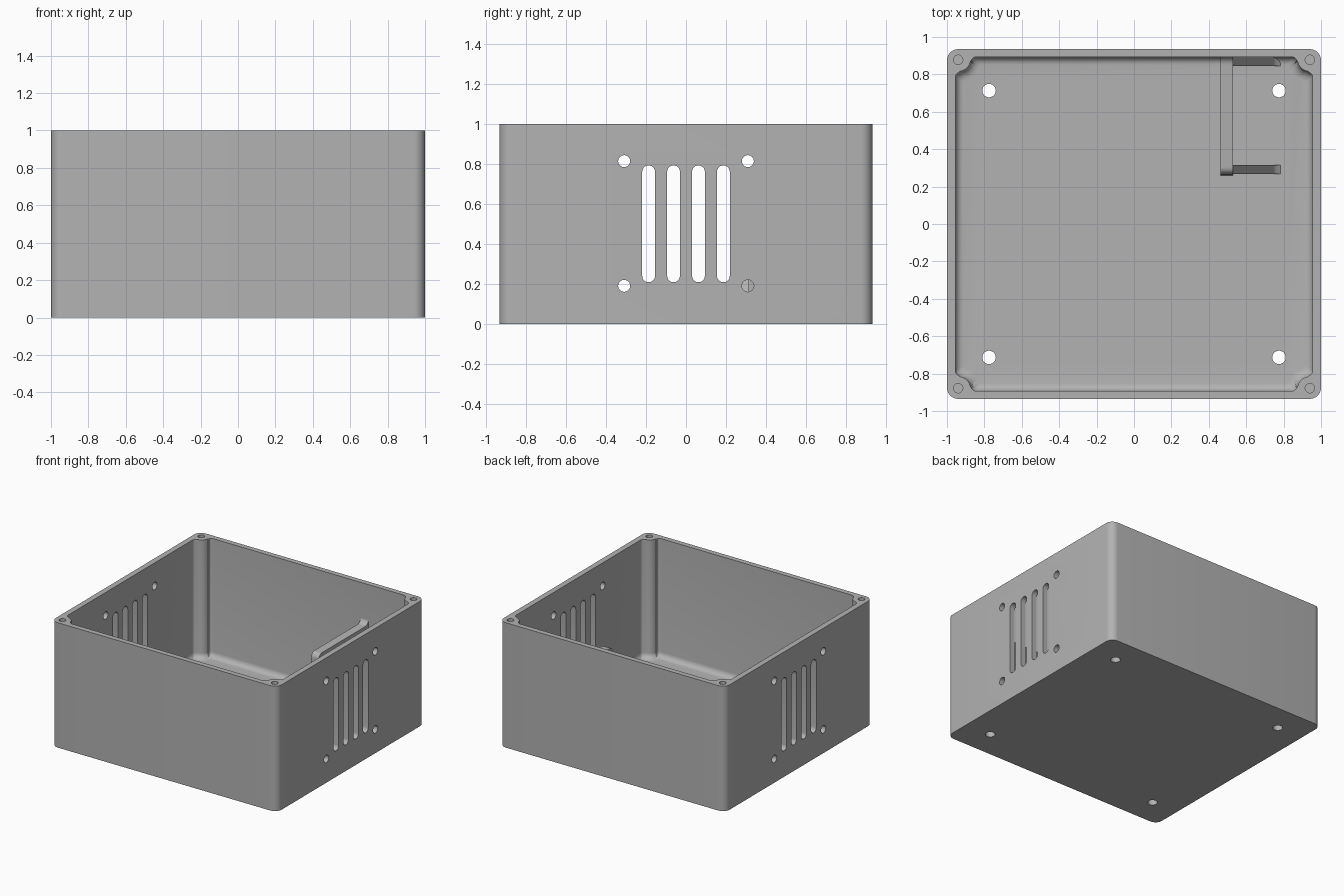
import bpy, bmesh
from math import sin, cos, pi, radians

cube = bpy.data.objects.get("Cube")
if cube:
    bpy.data.objects.remove(cube, do_unlink=True)

grey = bpy.data.materials.new("light grey plastic")
grey.use_nodes = True
grey.diffuse_color = (0.45, 0.45, 0.45, 1)
grey.node_tree.nodes["Principled BSDF"].inputs["Base Color"].default_value = grey.diffuse_color

HX, HY, H = 1.0, 0.935, 1.0      # half width, half depth, height
FLOOR = 0.05


def arc(cx, cy, r, start, end, n=8):
    """Points along an arc, angles in degrees."""
    return [(cx + r * cos(radians(start + (end - start) * i / n)),
             cy + r * sin(radians(start + (end - start) * i / n))) for i in range(n + 1)]


def loft(bm, rings):
    """Closed solid through rings with equal point counts."""
    rows = [[bm.verts.new(p) for p in ring] for ring in rings]
    n = len(rows[0])
    for a, b in zip(rows, rows[1:]):
        for i in range(n):
            bm.faces.new((a[i], a[(i + 1) % n], b[(i + 1) % n], b[i]))
    bm.faces.new(rows[0])
    bm.faces.new(rows[-1])


def prism(bm, pts, axis, lo, hi):
    """Extrude a flat outline along the named axis."""
    place = {"x": lambda u, v, w: (w, u, v),
             "y": lambda u, v, w: (u, w, v),
             "z": lambda u, v, w: (u, v, w)}[axis]
    loft(bm, [[place(u, v, w) for u, v in pts] for w in (lo, hi)])


def finish(name, bm):
    bmesh.ops.recalc_face_normals(bm, faces=bm.faces)
    mesh = bpy.data.meshes.new(name)
    bm.to_mesh(mesh)
    bm.free()
    mesh.materials.append(grey)
    obj = bpy.data.objects.new(name, mesh)
    bpy.context.collection.objects.link(obj)
    return obj


def select(obj):
    bpy.ops.object.select_all(action="DESELECT")
    obj.select_set(True)
    bpy.context.view_layer.objects.active = obj


def cut(obj, cutter):
    cutter.hide_render = True
    mod = obj.modifiers.new("cut", "BOOLEAN")
    mod.operation = "DIFFERENCE"
    mod.solver = "EXACT"
    mod.object = cutter
    select(obj)
    bpy.ops.object.modifier_apply(modifier=mod.name)
    bpy.data.objects.remove(cutter, do_unlink=True)


def four_corners(quarter):
    """Mirror a first-quadrant outline into a full loop."""
    loop = []
    for sx, sy in ((1, 1), (-1, 1), (-1, -1), (1, -1)):
        part = [(x * sx, y * sy) for x, y in quarter]
        loop += part if sx * sy > 0 else part[::-1]
    return loop


# Outer block with rounded upright edges
bm = bmesh.new()
prism(bm, four_corners(arc(HX - 0.06, HY - 0.06, 0.06, 0, 90)), "z", 0, H)
box = finish("enclosure_box", bm)

# Cavity that leaves screw posts in the corners and a fillet round the floor
quarter = (arc(0.93, 0.785, 0.025, 0, 75, 4) + arc(0.938, 0.88, 0.064, 262, 188, 8)
           + arc(0.845, 0.868, 0.025, 10, 90, 4))
outline = four_corners(quarter)
R = 0.045
rings = [[(x, y, H + 0.1) for x, y in outline]]
for i in range(7):
    a = i / 6 * pi / 2
    s = 1 - R * (1 - cos(a))
    rings.append([(x * s, y * s, FLOOR + R * (1 - sin(a))) for x, y in outline])
bm = bmesh.new()
loft(bm, rings)
cut(box, finish("cavity_cutter", bm))

# Side vents, fan screw holes, floor holes and blind lid screw holes
bm = bmesh.new()
for k in range(4):
    y = -0.1875 + 0.125 * k
    slot = arc(y, 0.762, 0.032, 0, 180, 12) + arc(y, 0.24, 0.032, 180, 360, 12)
    prism(bm, slot, "x", -1.1, 1.1)
for sx in (-1, 1):
    for z in (0.19, 0.815):
        prism(bm, arc(sx * 0.31, z, 0.03, 0, 345, 23), "x", -1.1, 1.1)
    for sy in (-1, 1):
        prism(bm, arc(sx * 0.775, sy * 0.713, 0.036, 0, 345, 23), "z", -0.1, 0.1)
        prism(bm, arc(sx * 0.94, sy * 0.878, 0.025, 0, 345, 23), "z", 0.7, 1.1)
cut(box, finish("hole_cutter", bm))

# Upright divider: rounded at its free end, flared where it meets the back wall
BACK = 0.9
bm = bmesh.new()
web = ([(0.255, 0.04), (0.265, 0.07)] + arc(0.305, 0.64, 0.04, 180, 90, 6)
       + arc(0.85, 0.725, 0.045, 270, 360, 6) + [(BACK, 0.725), (BACK, 0.04)])
prism(bm, web, "x", 0.463, 0.53)
divider = finish("divider", bm)

# Two sloping gussets bracing the divider, with a curved toe on the floor
gussets = []
for name, lo, hi in (("front_gusset", 0.267, 0.315), ("back_gusset", 0.845, BACK)):
    bm = bmesh.new()
    side = [(0.52, 0.04), (0.795, 0.04), (0.78, 0.053), (0.76, 0.065),
            (0.745, 0.085), (0.735, 0.11), (0.53, 0.65), (0.52, 0.65)]
    prism(bm, side, "y", lo, hi)
    gussets.append(finish(name, bm))

for obj in [box, divider] + gussets:
    select(obj)
    bpy.ops.object.shade_smooth_by_angle(angle=radians(32))
